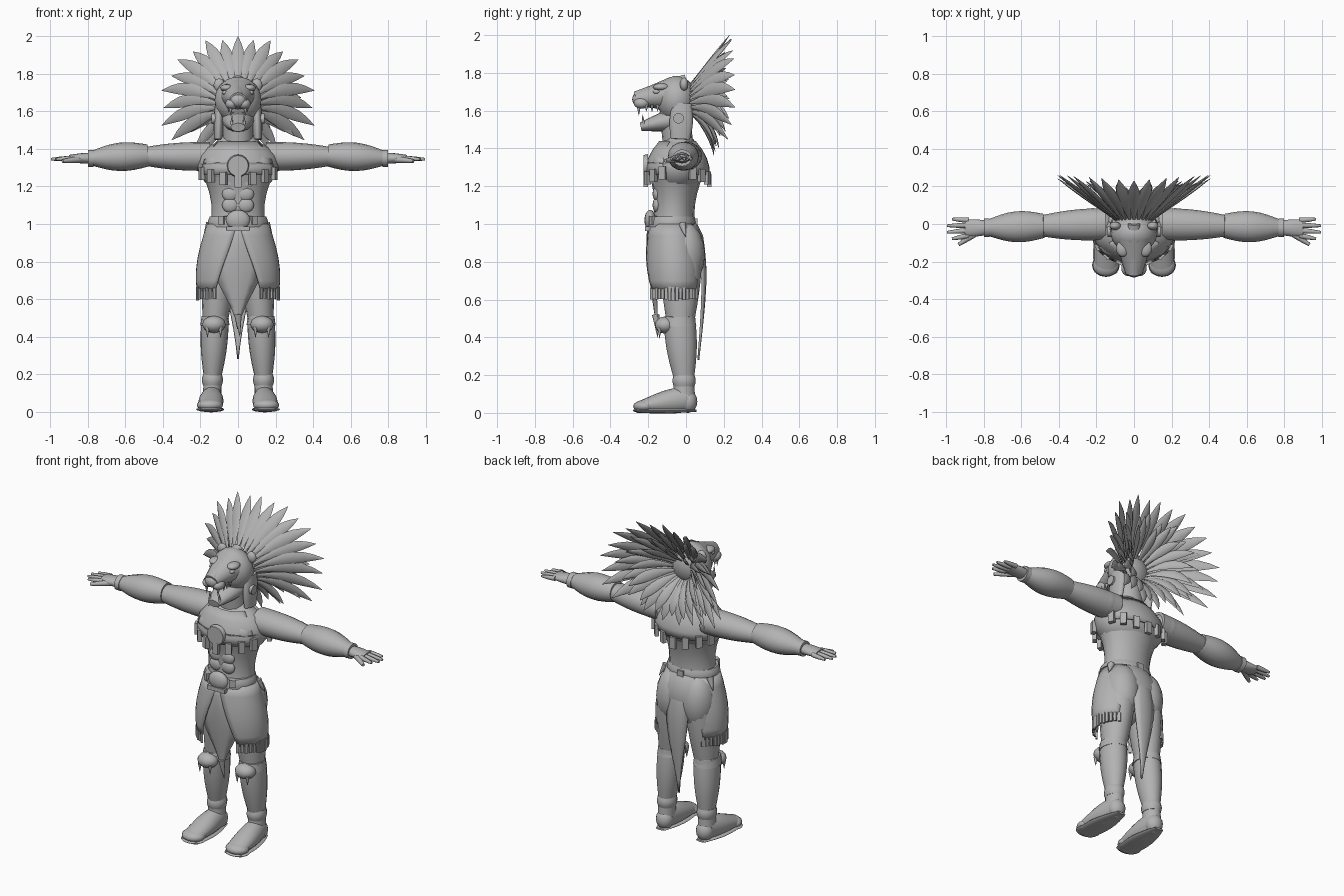
import bpy, math, random
from mathutils import Vector

random.seed(4)
cube = bpy.data.objects.get("Cube")
if cube:
    bpy.data.objects.remove(cube)

grey = bpy.data.materials.new("stone grey")
grey.use_nodes = True
tone = (.45, .45, .45, 1)
grey.diffuse_color = tone
grey.node_tree.nodes["Principled BSDF"].inputs["Base Color"].default_value = tone
right, back, up = Vector((1, 0, 0)), Vector((0, 1, 0)), Vector((0, 0, 1))

def steps(count):
    return [index / (count - 1) for index in range(count)]

def mix(start, end, t):
    return start + (end - start) * t

def make(name, verts, faces, pair=False, thickness=0):
    """Create one part, optionally mirrored across the body."""
    mesh = bpy.data.meshes.new(name)
    mesh.from_pydata([tuple(vert) for vert in verts], [], faces)
    mesh.materials.append(grey)
    part = bpy.data.objects.new(name, mesh)
    bpy.context.collection.objects.link(part)
    bpy.ops.object.select_all(action='DESELECT')
    part.select_set(True)
    bpy.context.view_layer.objects.active = part
    bpy.ops.object.mode_set(mode='EDIT')
    bpy.ops.mesh.select_all(action='SELECT')
    bpy.ops.mesh.normals_make_consistent(inside=False)
    bpy.ops.object.mode_set(mode='OBJECT')
    bpy.ops.object.shade_smooth_by_angle(angle=math.radians(50))
    if thickness:
        part.modifiers.new("thickness", 'SOLIDIFY').thickness = thickness
    if pair:
        part.modifiers.new("other side", 'MIRROR').use_mirror_merge = False

def loft(name, rings, side, out, sides, pair=False):
    """Closed skin through elliptical rings (centre, width, depth)."""
    verts, faces = [], []
    for centre, width, depth in rings:
        for index in range(sides):
            angle = math.tau * index / sides
            verts.append(centre + side * width * math.cos(angle) + out * depth * math.sin(angle))
    for ring in range(len(rings) - 1):
        for index in range(sides):
            here, there = ring * sides + index, ring * sides + (index + 1) % sides
            faces.append((here, there, there + sides, here + sides))
    total = len(verts)
    faces += [tuple(range(sides)), tuple(range(total - sides, total))]
    make(name, verts, faces, pair)

def limb(name, start, end, first, last, bulge=0, depth=1, tip=None, pair=False, sides=16):
    """Tapered, swelling tube; depth and tip flatten its two ends."""
    start, end = Vector(start), Vector(end)
    axis = (end - start).normalized()
    side = back if abs(axis.x) > .7 else right
    side = (side - axis * side.dot(axis)).normalized()
    tip = depth if tip is None else tip
    rings = []
    for t in steps(9):
        radius = mix(first, last, t) + bulge * math.sin(math.pi * t)
        rings.append((start.lerp(end, t), radius, radius * mix(depth, tip, t)))
    loft(name, rings, side, axis.cross(side), sides, pair)

def ball(name, centre, size, pair=False):
    wide, deep, tall = size
    rings = []
    for t in steps(9):
        angle = math.pi * mix(.04, .96, t)
        swell = math.sin(angle)
        rings.append((Vector(centre) - up * tall * math.cos(angle), wide * swell, deep * swell))
    loft(name, rings, right, back, 16, pair)

def spike(name, start, end, radius, pair=True):
    limb(name, start, end, radius, .001, pair=pair, sides=8)

def sheet(name, rows, pair=False):
    """Cloth panel through equal rows of points."""
    wide = len(rows[0])
    faces = []
    for row in range(len(rows) - 1):
        for index in range(row * wide, row * wide + wide - 1):
            faces.append((index, index + 1, index + 1 + wide, index + wide))
    make(name, [point for row in rows for point in row], faces, pair, .01)

def block(name, centre, size, turn=0, pair=False):
    wide, deep, tall = (length / 2 for length in size)
    side = Vector((math.cos(turn), math.sin(turn), 0))
    verts = [Vector(centre) + side * x + up.cross(side) * y + up * z for z in (-tall, tall)
             for x, y in ((-wide, -deep), (wide, -deep), (wide, deep), (-wide, deep))]
    walls = [(i, (i + 1) % 4, (i + 1) % 4 + 4, i + 4) for i in range(4)]
    make(name, verts, walls + [(0, 1, 2, 3), (4, 5, 6, 7)], pair)

def feather(name, start, end, bow, width):
    """Leaf-shaped plume along a bowed spine."""
    middle = start.lerp(end, .5) + bow
    side = (end - start).cross(back).normalized()
    out = side.cross(end - start).normalized()
    rings = []
    for t in steps(8):
        spine = start.lerp(middle, t).lerp(middle.lerp(end, t), t)
        swell = math.sin(math.pi * mix(.06, .99, t ** 1.3))
        rings.append((spine, width * swell, .008 * swell + .001))
    loft(name, rings, side, out, 6)

def fan(name, count, first, last, root, reach, stagger, tip_back, width, bow):
    """Ring of plumes around the head; alternate ones reach further."""
    for index, t in enumerate(steps(count)):
        angle = math.radians(mix(first, last, t))
        ray = right * math.cos(angle) + up * math.sin(angle)
        far = (reach + stagger * (index % 2)) * (1 + .1 * abs(ray.x))
        droop = .08 * max(0, -ray.z)
        base = Vector((0, .02, 1.64)) + ray * root
        end = Vector((0, tip_back - droop + .03 * abs(ray.x), 1.62)) + ray * far
        feather(name, base, end, back * bow + up * .06 * abs(ray.x), width)

def loincloth(name, top, bottom, low, hang, swell, wrap):
    """Hanging cloth that narrows to a point."""
    rows = []
    for t in steps(10):
        wide = .06 * (1 - t) + swell * math.sin(math.pi * t ** .75) ** 2 + .004
        y = mix(top, bottom, t) + hang * math.sin(math.pi * t ** .6)
        rows.append([Vector((u * wide, y + wrap * u * u * (1 - t), mix(1, low, t)))
                     for u in (-1, -.5, 0, .5, 1)])
    sheet(name, rows)

# Torso and neck
ball("pelvis", (0, -.05, .87), (.19, .15, .19))
limb("waist", (0, -.07, .9), (0, -.05, 1.32), .17, .215, -.05, .76)
ball("ribcage", (0, -.045, 1.31), (.22, .155, .15))
limb("shoulders", (0, -.04, 1.3), (0, -.03, 1.47), .22, .08, .02, .7)
limb("neck", (0, -.04, 1.4), (0, -.06, 1.6), .08, .08)
ball("chest_muscles", (.085, -.13, 1.32), (.09, .05, .06), True)
ball("buttocks", (.085, -.005, .84), (.1, .105, .17), True)
for row in range(3):
    ball("belly_muscles", (.04, -.155, 1.22 - row * .06), (.045, .022, .04), True)

# Arms, bracers and hands
ball("shoulder_caps", (.22, 0, 1.36), (.12, .085, .075), True)
limb("upper_arms", (.15, 0, 1.36), (.5, -.01, 1.36), .085, .055, .01, .9, pair=True)
limb("bracers", (.48, -.01, 1.365), (.78, -.02, 1.35), .064, .042, .029, .92, pair=True)
limb("wrist_bands", (.77, -.02, 1.35), (.8, -.02, 1.35), .05, .05, depth=.9, pair=True)
limb("palms", (.77, -.02, 1.35), (.9, -.022, 1.35), .035, .045, .005, .8, .4, True)
for index in range(4):
    spread = .02 - index * .027
    reach = .97 + .03 * math.sin(math.pi * index / 3)
    limb("fingers", (.88, spread, 1.35), (reach, spread * 1.3, 1.345), .014, .007, .002, pair=True, sides=8)
limb("thumbs", (.83, -.04, 1.345), (.935, -.11, 1.335), .018, .009, .002, pair=True, sides=8)

# Legs, greaves and feet
limb("thighs", (.09, -.025, .9), (.122, -.03, .47), .09, .065, .01, 1.25, 1.1, True)
limb("greaves", (.122, -.035, .5), (.136, -.01, .18), .073, .046, .01, 1.15, pair=True)
limb("ankles", (.136, -.01, .2), (.137, -.01, .08), .046, .05, depth=1.15, pair=True)
limb("greave_cuffs", (.124, -.035, .51), (.123, -.035, .46), .07, .078, depth=1.15, pair=True)
limb("ankle_bands", (.136, -.01, .14), (.136, -.01, .2), .05, .05, .006, 1.1, pair=True)
ball("knee_guards", (.128, -.11, .465), (.062, .055, .045), True)
for offset in (-.035, .035):
    spike("knee_fangs", (.128 + offset, -.14, .45), (.128 + offset, -.14, .395), .012)
ball("heels", (.137, .01, .06), (.052, .05, .06), True)
limb("insteps", (.137, .01, .075), (.15, -.24, .035), .05, .06, .012, 1.3, .5, True)
ball("toes", (.15, -.22, .035), (.07, .06, .033), True)
limb("soles", (.137, .055, .012), (.15, -.26, .012), .03, .06, .026, .2, pair=True)
ball("toe_soles", (.15, -.22, .012), (.074, .062, .012), True)

# Side skirt panels with fringes
rows = []
for t in steps(7):
    row = []
    for along in steps(15):
        angle = math.radians(mix(mix(-88, -56, t), mix(60, 46, t), along))
        wide = .165 + .06 * math.sin(2 * t)
        deep = .125 + .035 * math.sin(2.3 * t)
        row.append(Vector((wide * math.cos(angle), mix(-.07, -.055, t) + deep * math.sin(angle), mix(1, .64, t))))
    rows.append(row)
sheet("skirt_panels", rows, True)
for point in rows[-1]:
    turn = math.atan2(point.y + .055, point.x)
    block("fringes", point - up * .01, (.01, .016, .05 + .03 * random.random()), turn, True)

# Loincloth flaps and tassel
loincloth("front_loincloth", -.2, -.155, .44, -.02, .095, .06)
loincloth("back_loincloth", .045, .07, .28, .055, .03, -.03)
spike("front_tassel", (0, -.16, .52), (.01, -.15, .4), .02, False)

# Belt, buckle and knot ends
limb("belt", (0, -.075, .985), (0, -.075, 1.04), .16, .15, .005, .8)
ball("buckle", (0, -.19, 1.02), (.065, .03, .055))
block("buckle_bar", (0, -.2, .975), (.12, .035, .025))
block("back_knot", (0, .045, 1.01), (.04, .03, .04))
block("belt_studs", (.085, -.175, 1.02), (.035, .03, .045), .5, True)
spike("belt_ends", (.15, -.02, 1), (.185, 0, .93), .022)

# Broad collar with hanging plates, and chest disc
for name, facing in (("front", -90), ("back", 90)):
    rows = []
    for t in steps(5):
        reach = math.sin(mix(.6, 1.7, t))
        angles = [math.radians(facing + mix(-62, 62, along)) for along in steps(13)]
        rows.append([Vector((.22 * reach * math.cos(angle), .17 * reach * math.sin(angle) - .045,
                             mix(1.44, 1.26, t))) for angle in angles])
    sheet(name + "_collar", rows)
    for index, point in enumerate(rows[-1][::2]):
        lift = .04 * abs(index / 3 - 1) - .03
        turn = math.atan2(point.y + .045, point.x) + math.pi / 2
        block(name + "_collar_plate", point + up * lift, (.036, .024, .07), turn)
limb("chest_disc", (0, -.2, 1.31), (0, -.225, 1.31), .06, .055)

# Big cat helmet with an open mouth
ball("cat_skull", (0, -.05, 1.66), (.125, .105, .125))
limb("cat_snout", (0, -.07, 1.69), (0, -.265, 1.66), .105, .045, 0, .85)
ball("cat_nose", (0, -.25, 1.66), (.045, .035, .038))
limb("cat_jaw", (0, -.03, 1.56), (0, -.24, 1.515), .09, .038, .008, .75, .6)
limb("nose_ridge", (0, 0, 1.77), (0, -.27, 1.68), .032, .03, .005, .7)
ball("tongue", (0, -.16, 1.545), (.03, .06, .014))
ball("cat_brows", (.06, -.13, 1.725), (.035, .045, .02), True)
ball("cat_eyes", (.068, -.155, 1.7), (.016, .02, .012), True)
ball("cat_muzzle", (.034, -.235, 1.64), (.034, .042, .03), True)
ball("cat_ears", (.1, -.01, 1.74), (.03, .022, .035), True)
spike("upper_fangs", (.04, -.25, 1.63), (.038, -.25, 1.575), .012)
spike("lower_fangs", (.034, -.225, 1.52), (.032, -.23, 1.58), .01)
for y in (-.21, -.18, -.15):
    spike("upper_teeth", (.05, y, 1.63), (.05, y, 1.595), .01)
limb("cheek_straps", (.1, -.02, 1.64), (.105, -.03, 1.45), .022, .022, .005, 2.3, pair=True)
limb("ear_spools", (.11, -.04, 1.56), (.14, -.04, 1.56), .028, .028, pair=True)

# Feather crest: rim, filler, hanging plumes and inner tuft
fan("rim_feather", 19, -26, 206, .1, .36, .02, .23, .034, .01)
fan("filler_feather", 16, -45, 225, .08, .27, .04, .19, .028, .03)
fan("back_plume", 13, 195, 345, .05, .22, .04, .22, .032, .05)
fan("inner_feather", 9, 10, 170, .05, .22, .05, .2, .027, .03)
